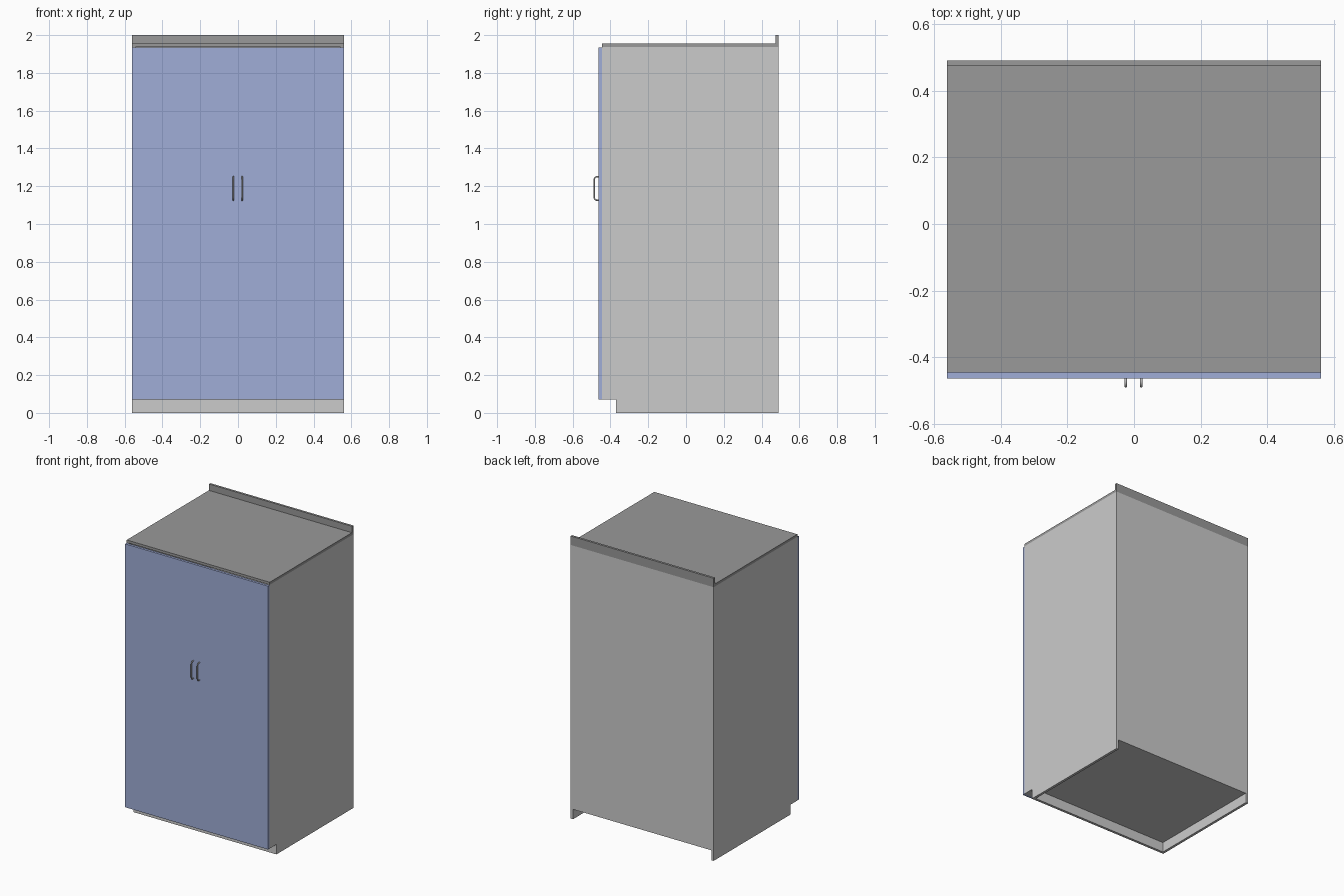
import bpy, bmesh, math

if "Cube" in bpy.data.objects:
    bpy.data.objects.remove(bpy.data.objects["Cube"])

W, T = 0.56, 0.018            # half width, board thickness
BACK, FRONT, KICK = 0.49, -0.445, -0.37
BASE, TOP = 0.07, 1.937       # toe-kick height, carcass height


def material(name, colour):
    m = bpy.data.materials.new(name)
    m.diffuse_color = (*colour, 1)
    m.use_nodes = True
    m.node_tree.nodes["Principled BSDF"].inputs["Base Color"].default_value = m.diffuse_color
    return m


blue = material("door_blue", (0.35, 0.42, 0.68))
dark = material("dark_grey", (0.32, 0.32, 0.32))


def prism(name, profile, x0, x1, mat=None):
    """Extrude a closed (y, z) profile from x0 to x1."""
    bm = bmesh.new()
    face = bm.faces.new([bm.verts.new((x0, y, z)) for y, z in profile])
    new = bmesh.ops.extrude_face_region(bm, geom=[face])["geom"]
    moved = [v for v in new if isinstance(v, bmesh.types.BMVert)]
    bmesh.ops.translate(bm, verts=moved, vec=(x1 - x0, 0, 0))
    bmesh.ops.recalc_face_normals(bm, faces=bm.faces)
    mesh = bpy.data.meshes.new(name)
    bm.to_mesh(mesh)
    bm.free()
    ob = bpy.data.objects.new(name, mesh)
    bpy.context.collection.objects.link(ob)
    if mat:
        mesh.materials.append(mat)
    return ob


def board(name, x0, x1, y0, y1, z0, z1, mat=None):
    return prism(name, [(y0, z0), (y1, z0), (y1, z1), (y0, z1)], x0, x1, mat)


# Side panels with the toe-kick notch
side = [(KICK, 0), (BACK, 0), (BACK, TOP), (FRONT, TOP), (FRONT, BASE), (KICK, BASE)]
prism("left_side", side, -W, -W + T)
prism("right_side", side, W - T, W)

# Floor, back and toe-kick boards between the sides
xi = W - T
board("floor_panel", -xi, xi, FRONT, BACK - T, BASE, BASE + T)
board("back_panel", -xi, xi, BACK - T, BACK, BASE, TOP)
board("toe_kick", -xi, xi, KICK, KICK + T, 0, BASE)

# Worktop with rear upstand, one L-shaped profile
worktop = [(FRONT, TOP), (BACK, TOP), (BACK, 2.0), (BACK - 0.016, 2.0),
           (BACK - 0.016, 1.955), (FRONT, 1.955)]
prism("worktop", worktop, -W, W, dark)

# Doors
DOOR = FRONT - T
board("left_door", -W, -0.0005, DOOR, FRONT, BASE, TOP - 0.003, blue)
board("right_door", 0.0005, W, DOOR, FRONT, BASE, TOP - 0.003, blue)


# Bow handles: round rod swept along a path with rounded corners
def handle(name, x, z0=1.126, z1=1.25, rod=0.004, r=0.016):
    y = -BACK + rod
    path = [(DOOR + 0.002, z0)]
    for cz, start in ((z0 + r, 270), (z1 - r, 180)):
        for i in range(7):
            a = math.radians(start - i * 15)
            path.append((y + r + r * math.cos(a), cz + r * math.sin(a)))
    path.append((DOOR + 0.002, z1))
    cu = bpy.data.curves.new(name, "CURVE")
    cu.dimensions = "3D"
    cu.bevel_depth, cu.bevel_resolution = rod, 3
    cu.use_fill_caps = True
    sp = cu.splines.new("POLY")
    sp.points.add(len(path) - 1)
    for p, (py, pz) in zip(sp.points, path):
        p.co = (x, py, pz, 1)
    sp.use_smooth = True
    ob = bpy.data.objects.new(name, cu)
    bpy.context.collection.objects.link(ob)


handle("left_handle", -0.025)
handle("right_handle", 0.022)
